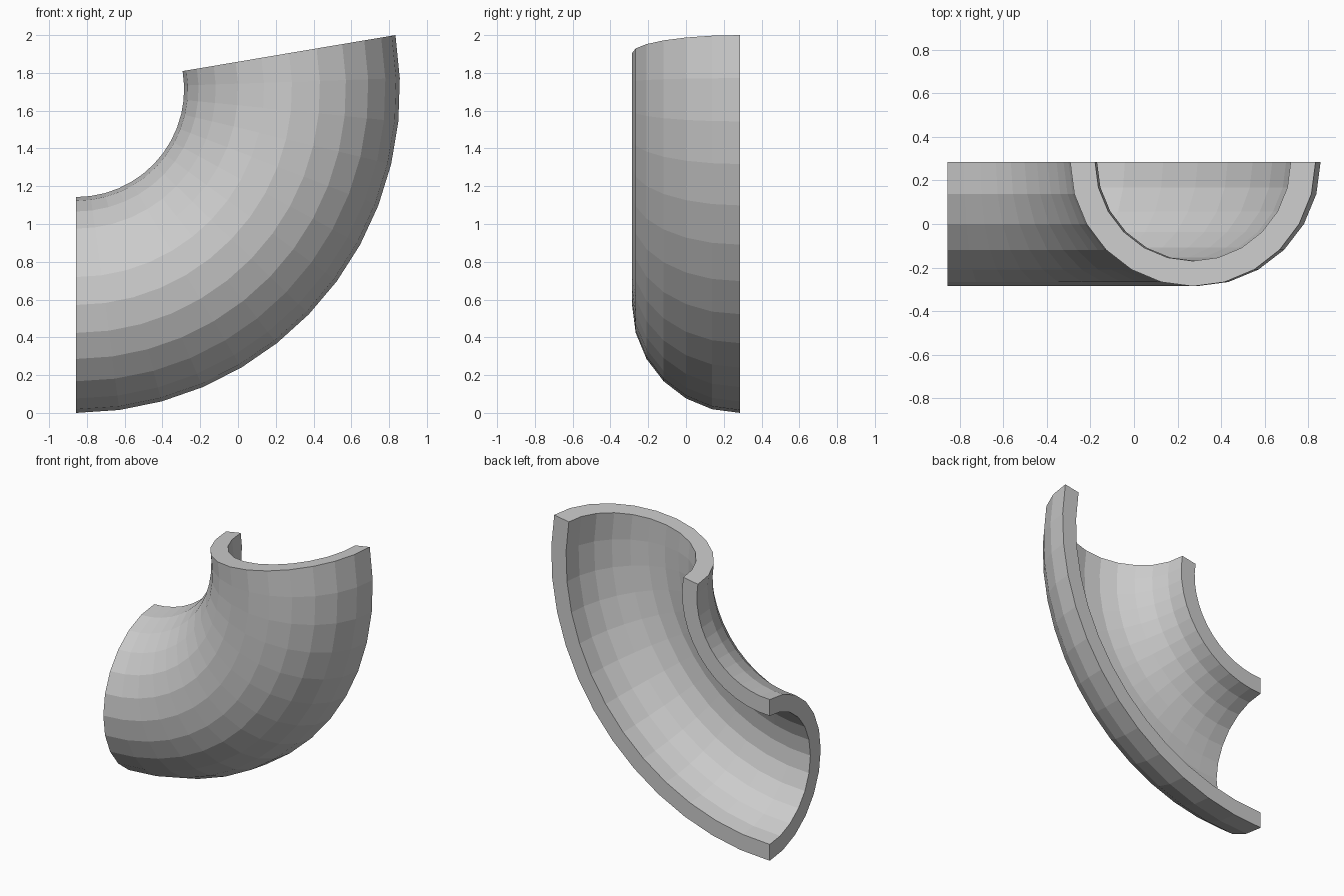
import bpy, bmesh
from math import sin, cos, pi, radians

if "Cube" in bpy.data.objects:
    bpy.data.objects.remove(bpy.data.objects["Cube"])

SIDES = 12                                # facets around the half pipe
STEPS = 13                                # facets along the bend
SWEEP = radians(99.6)
BEND_OUT = 2 / (1 - cos(SWEEP))           # outermost bend radius, gives height 2
R_OUT = BEND_OUT / 3                      # pipe outer radius
R_IN = R_OUT * 0.797                      # pipe inner radius
R_BEND = BEND_OUT - R_OUT                 # bend radius to the pipe centre
X0, Y0 = -0.8566, R_OUT / 2               # bend axis x, cut plane y

# C-shaped wall section as (distance from bend axis, y)
def arc(r):
    return [(R_BEND + r * cos(pi * j / SIDES), Y0 - r * sin(pi * j / SIDES))
            for j in range(SIDES + 1)]

profile = arc(R_OUT) + arc(R_IN)[::-1]
n = len(profile)

bm = bmesh.new()
rings = []
for i in range(STEPS + 1):
    a = SWEEP * i / STEPS
    rings.append([bm.verts.new((X0 + d * sin(a), y, BEND_OUT - d * cos(a)))
                  for d, y in profile])

# Walls and cut rims along the bend
for a, b in zip(rings, rings[1:]):
    for j in range(n):
        k = (j + 1) % n
        bm.faces.new((a[j], a[k], b[k], b[j]))

# End faces, quads between outer and inner arc
for ring in (rings[0], rings[-1]):
    for j in range(SIDES):
        bm.faces.new((ring[j], ring[j + 1], ring[n - 2 - j], ring[n - 1 - j]))

bmesh.ops.recalc_face_normals(bm, faces=bm.faces)
mesh = bpy.data.meshes.new("half_pipe_bend")
bm.to_mesh(mesh)
bm.free()
bpy.context.collection.objects.link(bpy.data.objects.new("half_pipe_bend", mesh))
